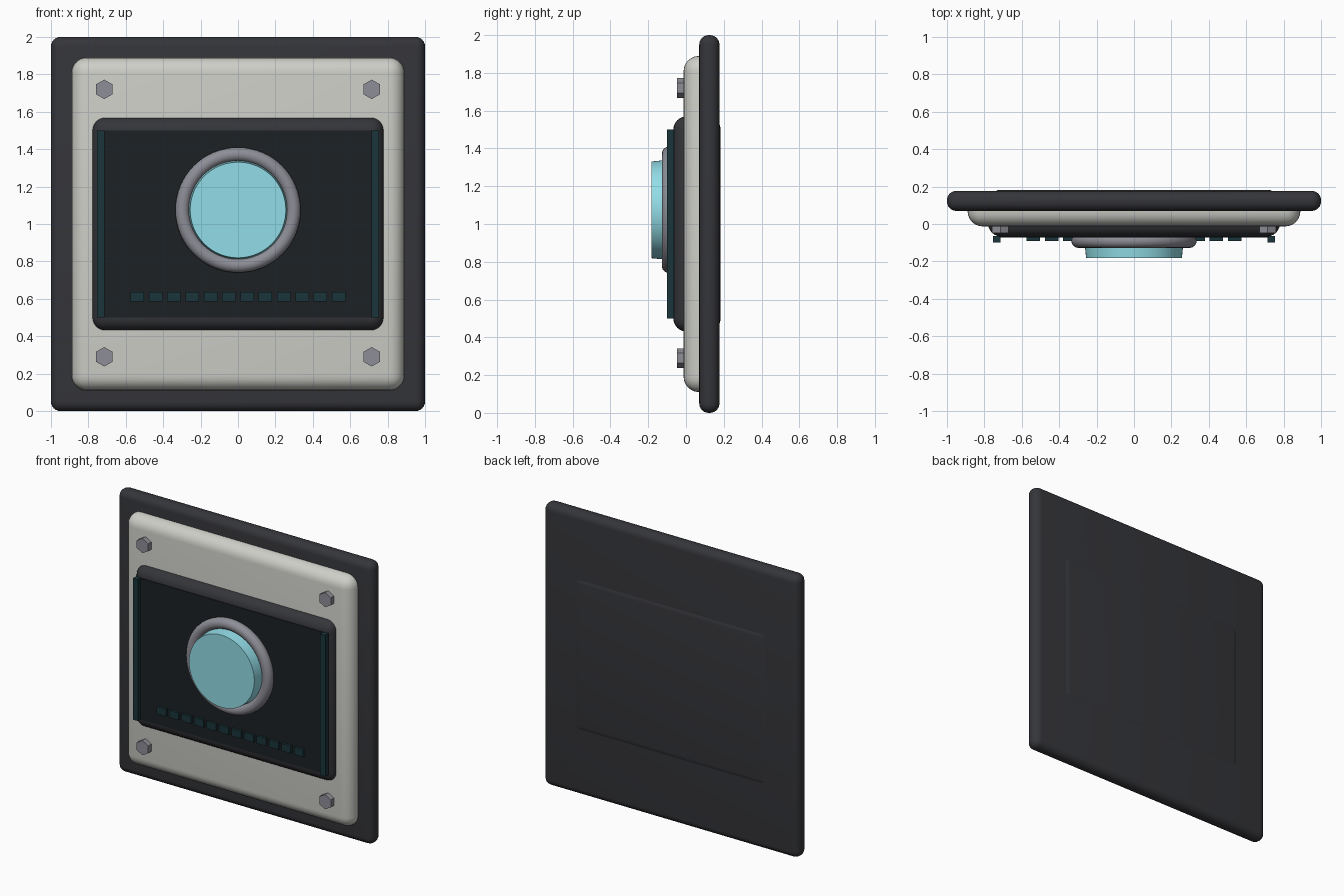
import bpy
from math import pi

if "Cube" in bpy.data.objects:
    bpy.data.objects.remove(bpy.data.objects["Cube"])


def material(name, r, g, b):
    m = bpy.data.materials.new(name)
    m.diffuse_color = (r, g, b, 1)
    m.use_nodes = True
    m.node_tree.nodes["Principled BSDF"].inputs["Base Color"].default_value = m.diffuse_color
    return m


DARK = material("dark_plastic", 0.035, 0.036, 0.042)
CREAM = material("off_white_paint", 0.62, 0.62, 0.58)
GLASS = material("dark_glass", 0.012, 0.015, 0.017)
TEAL = material("dark_teal", 0.01, 0.035, 0.042)
METAL = material("steel", 0.27, 0.27, 0.31)
CYAN = material("cyan_button", 0.29, 0.72, 0.80)


def finish(name, mat, smooth=True):
    ob = bpy.context.object
    ob.name = name
    ob.data.materials.append(mat)
    if smooth:
        bpy.ops.object.shade_smooth_by_angle(angle=pi / 6)
    return ob


def box(name, x, y, z, mat, bevel=0):
    """Box from (min, max) ranges on each axis, with optional rounded edges."""
    bpy.ops.mesh.primitive_cube_add(size=1, location=[sum(r) / 2 for r in (x, y, z)])
    ob = bpy.context.object
    ob.scale = [r[1] - r[0] for r in (x, y, z)]
    bpy.ops.object.transform_apply(location=False, rotation=False, scale=True)
    if bevel:
        mod = ob.modifiers.new("rounding", "BEVEL")
        mod.width, mod.segments = bevel, 6
        bpy.ops.object.modifier_apply(modifier=mod.name)
    return finish(name, mat, bool(bevel))


# Stacked rounded plates
box("back_plate", (-1, 1), (0.07, 0.177), (0, 2), DARK, 0.05)
box("face_panel", (-0.89, 0.89), (-0.013, 0.16), (0.11, 1.89), CREAM, 0.082)
box("screen_bezel", (-0.78, 0.78), (-0.067, 0.183), (0.43, 1.57), DARK, 0.07)

# Screen with side strips
box("screen", (-0.72, 0.72), (-0.072, -0.04), (0.5, 1.5), GLASS)
for side, s in (("left", -1), ("right", 1)):
    c = s * 0.734
    box(f"{side}_strip", (c - 0.02, c + 0.02), (-0.1, -0.064), (0.5, 1.5), TEAL)

# Row of indicator segments
for i in range(12):
    c = (i - 5.5) * 0.0978
    box(f"indicator_{i + 1}", (c - 0.036, c + 0.036), (-0.09, -0.064), (0.585, 0.637), TEAL)

# Round button and its ring
bpy.ops.mesh.primitive_torus_add(major_radius=0.297, minor_radius=0.038, major_segments=64,
                                 minor_segments=16, location=(0, -0.09, 1.075),
                                 rotation=(pi / 2, 0, 0))
finish("button_ring", METAL)
bpy.ops.mesh.primitive_cone_add(vertices=64, radius1=0.268, radius2=0.256, depth=0.123,
                                location=(0, -0.1215, 1.075), rotation=(pi / 2, 0, 0))
finish("button", CYAN)

# Hexagonal corner bolts
for i, (x, z) in enumerate([(x, z) for x in (-0.715, 0.715) for z in (0.29, 1.72)]):
    bpy.ops.mesh.primitive_cylinder_add(vertices=6, radius=0.052, depth=0.06,
                                        location=(x, -0.018, z), rotation=(pi / 2, 0, 0))
    finish(f"bolt_{i + 1}", METAL, False)
